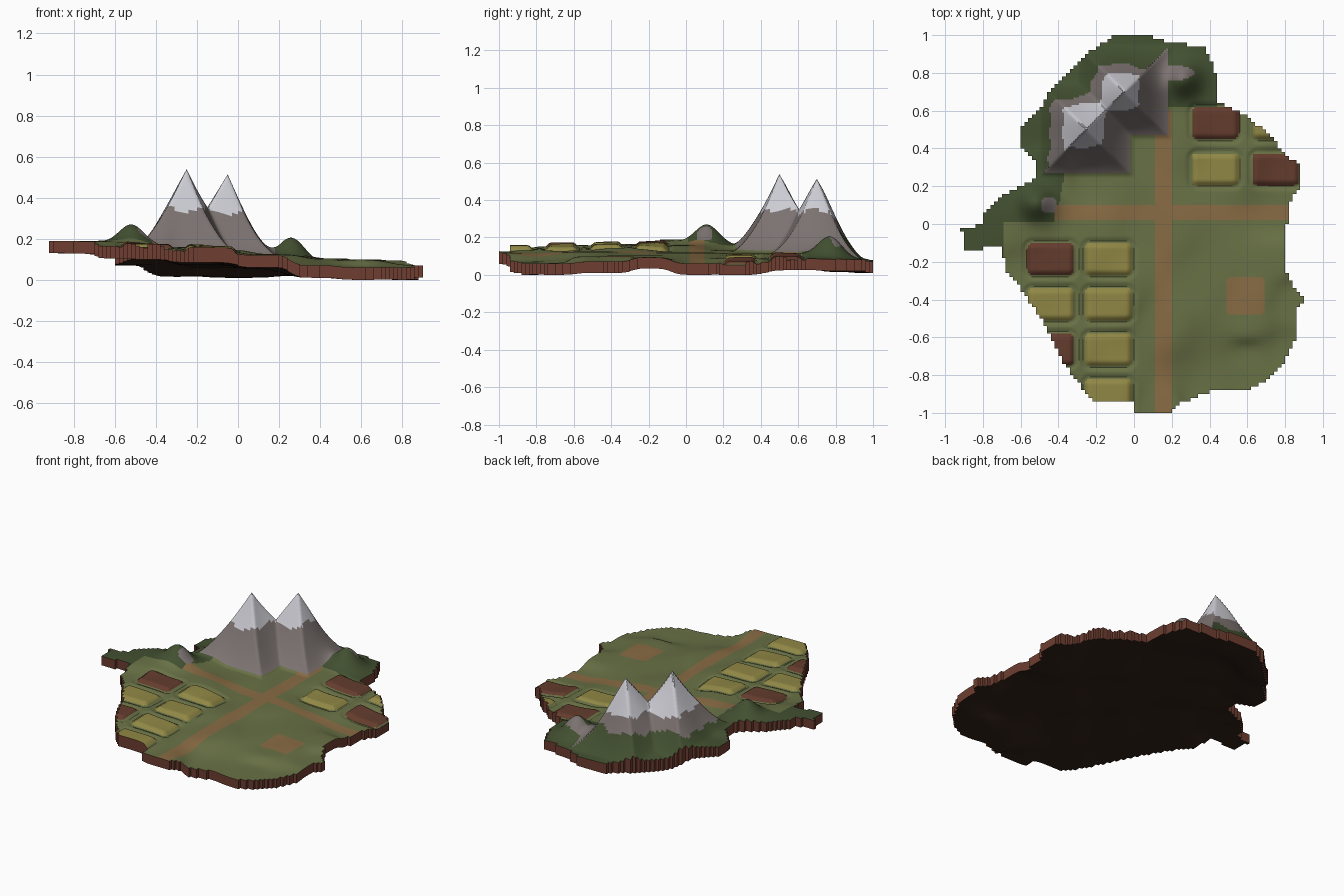
import bpy, math

if "Cube" in bpy.data.objects:
    bpy.data.objects.remove(bpy.data.objects["Cube"])

STEP = 0.01
N = 200
THICK = 0.06

# Coast outline, and ground levels (x, y, z) that the land is blended through
COAST = [(-.1, 1), (.06, 1), (.16, .97), (.38, .93), (.43, .8), (.43, .65), (.58, .58),
         (.69, .5), (.77, .41), (.82, .34), (.89, .32), (.89, .21), (.82, .11), (.81, 0),
         (.79, -.22), (.85, -.34), (.9, -.4), (.86, -.46), (.85, -.63), (.81, -.71),
         (.72, -.82), (.59, -.89), (.45, -.87), (.35, -.91), (.24, -.95), (.2, -1), (0, -1),
         (-.01, -.95), (-.21, -.94), (-.29, -.85), (-.37, -.74), (-.43, -.61), (-.5, -.49),
         (-.6, -.34), (-.67, -.26), (-.7, -.13), (-.76, -.11), (-.82, -.15), (-.9, -.15),
         (-.91, -.03), (-.79, 0), (-.79, .05), (-.69, .16), (-.61, .19), (-.52, .24),
         (-.52, .33), (-.6, .4), (-.6, .51), (-.5, .61), (-.44, .71), (-.31, .85), (-.18, .95)]
LEVELS = [(-.9, -.1, .2), (-.7, 0, .2), (-.55, .1, .19), (-.6, -.3, .175), (-.4, -.6, .17),
          (-.15, -.9, .155), (-.3, -.1, .17), (-.1, -.4, .16), (.15, -1, .13), (.15, -.5, .135),
          (.15, 0, .13), (.15, .45, .125), (.4, -.3, .115), (.37, -.9, .08), (.6, -.85, .07),
          (.6, -.7, .07), (.6, -.55, .11), (.8, -.7, .07), (.85, -.4, .08), (.6, -.4, .11),
          (.75, -.2, .105), (.8, .05, .07), (.85, .28, .07), (.5, .3, .1), (.6, .55, .095),
          (.4, .9, .09), (0, 1, .08), (-.3, .85, .085), (-.55, .5, .14), (-.2, .3, .14),
          (-.45, .3, .17), (-.1, .6, .13)]

# Farm plots on a regular pattern: (x, y, is_ploughed)
PLOTS = [(x, -.185 - .24 * k, x < -.3 and k % 2 == 0) for x in (-.44, -.135) for k in range(4)]
PLOTS += [(x, y, (x < .5) == (y > .4)) for x in (.43, .75) for y in (.29, .535)]


def material(name, rgb):
    mat = bpy.data.materials.new(name)
    mat.use_nodes = True
    mat.diffuse_color = (*rgb, 1)
    bsdf = mat.node_tree.nodes["Principled BSDF"]
    bsdf.inputs["Base Color"].default_value = (*rgb, 1)
    bsdf.inputs["Roughness"].default_value = .9
    return mat


MATS = {name: material(name, rgb) for name, rgb in {
    "meadow_green": (.14, .165, .06),
    "hill_green": (.055, .08, .03),
    "dirt_road": (.25, .15, .058),
    "crop_yellow": (.28, .245, .06),
    "ploughed_soil": (.127, .045, .026),
    "rock_grey": (.2, .17, .162),
    "snow_white": (.6, .6, .65),
    "earth_side": (.156, .048, .03),
    "earth_under": (.032, .016, .01)}.items()}


def smooth(t):
    t = min(max(t, 0), 1)
    return t * t * (3 - 2 * t)


def inside(x, y):
    hit = False
    for (ax, ay), (bx, by) in zip(COAST, COAST[1:] + COAST[:1]):
        if (ay > y) != (by > y) and x < ax + (y - ay) * (bx - ax) / (by - ay):
            hit = not hit
    return hit


def box_distance(x, y, cx, cy, hx, hy, r=.03):
    """Signed distance to a rounded rectangle."""
    dx, dy = abs(x - cx) - hx + r, abs(y - cy) - hy + r
    return math.hypot(max(dx, 0), max(dy, 0)) + min(max(dx, dy), 0) - r


def ground(x, y):
    total = weight = 0
    for px, py, pz in LEVELS:
        w = ((x - px) ** 2 + (y - py) ** 2 + .004) ** -2
        total += w * pz
        weight += w
    return total / weight


def bump(x, y, cx, cy, height, spread):
    return height * math.exp(-((x - cx) ** 2 + (y - cy) ** 2) / (2 * spread ** 2))


def mountain(x, y):
    """Two four-sided peaks with hollow flanks."""
    def peak(cx, cy, height, reach):
        r = max(abs(x - cx), abs(y - cy))
        return height * max(0, 1 - r / reach) ** 1.45
    return max(peak(-.25, .5, .365, .25), peak(-.05, .7, .335, .25))


def relief(x, y):
    """Everything that rises above the ground."""
    skirt = bump(x, y, -.12, .72, .07, .13) + bump(x, y, -.32, .55, .05, .12)
    z = mountain(x, y) + skirt * smooth((y - x - .35) / .4)
    z += bump(x, y, -.52, .11, .09, .06) + bump(x, y, .26, .77, .12, .065)
    for px, py, _ in PLOTS:
        d = box_distance(x, y, px, py, .125, .085)
        if d < .03:
            z += .014 * smooth(-d / .025) - .008 * smooth(1 - abs(d - .01) / .02)
    return z


def classify(x, y, z):
    """Part and colour of the surface at a point."""
    m = mountain(x, y)
    wiggle = .012 * math.sin(31 * x) + .01 * math.sin(47 * y + 1)
    behind = y - x > .75
    if m > .008 and (not behind or z > .215 + wiggle):
        snowy = z > (.3 if behind else .335) + wiggle
        return "mountains", "snow_white" if snowy else "rock_grey"
    if math.hypot((x - .2) / .12, (y - .8) / .04) < 1 or math.hypot(x + .45, y - .1) < .045:
        return "rock_outcrops", "rock_grey"
    for px, py, ploughed in PLOTS:
        if box_distance(x, y, px, py, .125, .085) < 0:
            return "farm_plots", "ploughed_soil" if ploughed else "crop_yellow"
    on_road = (.11 < x < .2 and y < .6) or (.02 < y < .095 and x > -.42)
    if on_road or box_distance(x, y, .59, -.38, .1, .1) < 0:
        return "roads_and_square", "dirt_road"
    hilly = y > .62 or x < -.69 or (y > .015 and x < -.42 + .2 * y) or (behind and y > .2)
    if hilly and x < .44:
        return "hills", "hill_green"
    return "meadow", "meadow_green"


def add_mesh(name, faces):
    """Build one object from (corner points, colour name) pairs."""
    index, polys = {}, []
    for corners, _ in faces:
        polys.append([index.setdefault(c, len(index)) for c in corners])
    mesh = bpy.data.meshes.new(name)
    mesh.from_pydata(list(index), [], polys)
    used = sorted({colour for _, colour in faces})
    for colour in used:
        mesh.materials.append(MATS[colour])
    for poly, (_, colour) in zip(mesh.polygons, faces):
        poly.material_index = used.index(colour)
    obj = bpy.data.objects.new(name, mesh)
    bpy.context.collection.objects.link(obj)
    for other in bpy.context.selected_objects:
        other.select_set(False)
    obj.select_set(True)
    bpy.context.view_layer.objects.active = obj
    bpy.ops.object.shade_smooth_by_angle(angle=math.radians(40))


# Land cells: the coast follows blocks two cells wide
blocks = {(i, j) for i in range(N // 2) for j in range(N // 2)
          if inside((2 * i + 1) * STEP - 1, (2 * j + 1) * STEP - 1)}
cells = {(2 * i + a, 2 * j + b) for i, j in blocks for a in (0, 1) for b in (0, 1)}
RING = [(0, 0), (1, 0), (1, 1), (0, 1)]
nodes = {(i + a, j + b) for i, j in cells for a, b in RING}
level = {n: ground(n[0] * STEP - 1, n[1] * STEP - 1) for n in nodes}
floor = min(level.values())
top, low = {}, {}
for (i, j), z in level.items():
    x, y = i * STEP - 1, j * STEP - 1
    low[i, j] = (x, y, z - floor)
    top[i, j] = (x, y, z - floor + THICK + relief(x, y))

# Sort the surface into parts, and close it with walls and an underside
parts = {"earth_base": []}
WALLS = [(0, -1), (1, 0), (0, 1), (-1, 0)]
for i, j in sorted(cells):
    ring = [(i + a, j + b) for a, b in RING]
    x, y = (i + .5) * STEP - 1, (j + .5) * STEP - 1
    z = sum(top[n][2] for n in ring) / 4
    part, colour = classify(x, y, z)
    parts.setdefault(part, []).append(([top[n] for n in ring], colour))
    parts["earth_base"].append(([low[n] for n in reversed(ring)], "earth_under"))
    for k, (di, dj) in enumerate(WALLS):
        if (i + di, j + dj) not in cells:
            a, b = ring[k], ring[(k + 1) % 4]
            parts["earth_base"].append(([low[a], low[b], top[b], top[a]], "earth_side"))

for name, faces in parts.items():
    add_mesh(name, faces)
